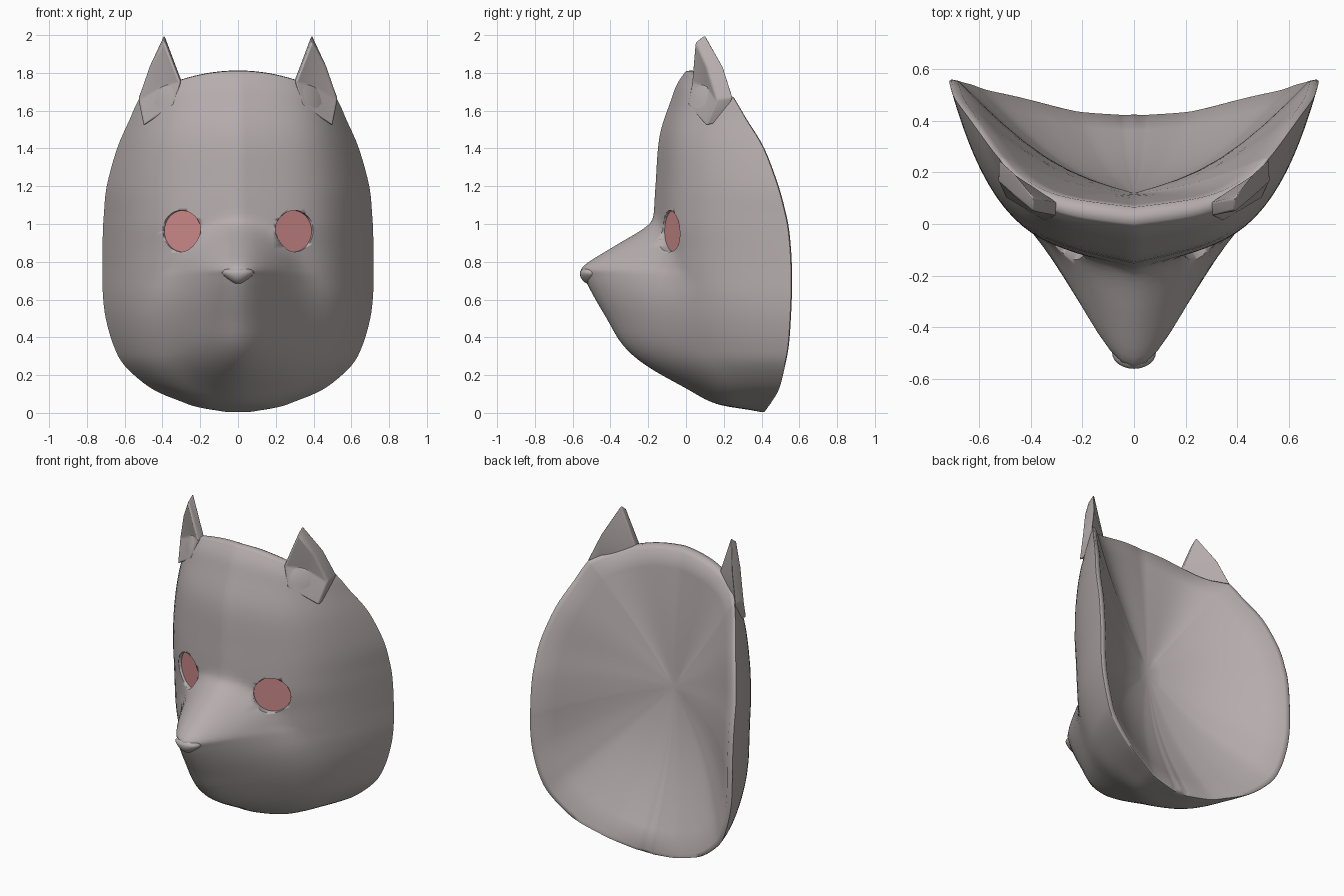
import bpy, bmesh, math
from mathutils import Vector, Matrix

if "Cube" in bpy.data.objects:
    bpy.data.objects.remove(bpy.data.objects["Cube"])


def material(name, rgb):
    m = bpy.data.materials.new(name)
    m.use_nodes = True
    m.diffuse_color = (*rgb, 1)
    m.node_tree.nodes["Principled BSDF"].inputs["Base Color"].default_value = (*rgb, 1)
    return m


GREY = material("warm grey", (0.47, 0.42, 0.42))
PINK = material("dull pink", (0.60, 0.25, 0.25))


def make(name, bm, mat, angle=40):
    bmesh.ops.recalc_face_normals(bm, faces=bm.faces)
    me = bpy.data.meshes.new(name)
    bm.to_mesh(me)
    bm.free()
    me.materials.append(mat)
    ob = bpy.data.objects.new(name, me)
    bpy.context.collection.objects.link(ob)
    bpy.ops.object.select_all(action="DESELECT")
    bpy.context.view_layer.objects.active = ob
    ob.select_set(True)
    bpy.ops.object.shade_smooth_by_angle(angle=math.radians(angle))
    return ob


# Levels of the mask: height, half width, rim y, face y, muzzle y, muzzle slope
LEVELS = [
    (.005, .06, .40, .395, .55, .5), (.03, .21, .425, .27, .26, .6),
    (.06, .30, .45, .20, .13, .7), (.13, .46, .49, .10, 0, .8),
    (.25, .60, .52, 0, -.21, 1.1), (.36, .66, .54, -.06, -.335, 1.3),
    (.5, .70, .55, -.11, -.42, 1.4), (.62, .715, .555, -.14, -.49, 1.6),
    (.72, .717, .555, -.15, -.54, 1.9), (.775, .717, .555, -.155, -.545, 2.1),
    (.87, .717, .55, -.16, -.40, 1.75), (.97, .715, .54, -.17, -.23, 1.5),
    (1.05, .71, .525, -.17, -.10, 1.4), (1.2, .695, .485, -.16, 0, 1.4),
    (1.4, .64, .41, -.14, 0, 1.4), (1.55, .575, .32, -.08, .04, 1.4),
    (1.62, .545, .28, -.045, .08, 1.4), (1.67, .52, .25, 0, .12, 1.4),
]
STEPS, COLS, RINGS = 4, 48, 8


def spline(a, b, c, d, t):
    return b + t / 2 * (c - a + t * (2 * a - 5 * b + 4 * c - d + t * (3 * (b - c) + d - a)))


def levels():
    last = len(LEVELS) - 1
    for i in range(last):
        four = [LEVELS[min(max(i + k, 0), last)] for k in (-1, 0, 1, 2)]
        for s in range(STEPS):
            yield [spline(*v, s / STEPS) for v in zip(*four)]
    yield LEVELS[-1]


def outer_point(level, u):
    z, w, rim, face, muzzle, slope = level
    a, x = abs(u), u * w
    z += .14 * (max(z - 1, 0) / .67) ** 1.5 * (1 - u * u)
    y = face + (rim - face) * (.25 * a + .75 * a ** 4.5)
    # the muzzle fades out before it reaches the rim
    m = muzzle + slope * (math.hypot(x, .12) - .12) + .35 * a ** 8
    blend = max(.09 - abs(y - m), 0) / .09
    return x, min(y, m) - blend ** 2 * .022 * (1 - a ** 4), z


def inner_point(p):
    if p.z > 1.6:
        thick = .065 * (1 - min(abs(p.x) / .52, 1) ** 4)
    else:
        thick = .03 * (1 - min(abs(p.x) / .3, 1))
    return Vector((p.x * .95, p.y + thick, p.z + .02 * (1 - p.z)))


# Mask shell: outer face, rounded rim and a shallow bowl behind
bm = bmesh.new()
us = [math.sin(math.pi * (c / COLS - .5)) for c in range(COLS + 1)]
grid = [[bm.verts.new(outer_point(lv, u)) for u in us] for lv in levels()]
for r0, r1 in zip(grid, grid[1:]):
    for c in range(COLS):
        bm.faces.new((r0[c], r0[c + 1], r1[c + 1], r1[c]))
border = (grid[0] + [r[-1] for r in grid[1:]] + grid[-1][-2::-1]
          + [r[0] for r in grid[-2:0:-1]])
centre = Vector((0, .12, .95))
lips = [inner_point(v.co) for v in border]
mids = [(v.co + p) / 2 for v, p in zip(border, lips)]
loops = [border, [bm.verts.new(m + (m - centre).normalized() * .011) for m in mids]]
for r in range(RINGS):
    t = r / RINGS
    bulge = Vector((0, -.18 * math.sin(math.pi * t), 0))
    loops.append([bm.verts.new(p.lerp(centre, t) + bulge * (p.y - centre.y)) for p in lips])
apex = bm.verts.new(centre)
for i in range(len(border)):
    for a, b in zip(loops, loops[1:]):
        bm.faces.new((a[i - 1], a[i], b[i], b[i - 1]))
    bm.faces.new((loops[-1][i - 1], loops[-1][i], apex))
mask = make("mask_shell", bm, GREY, 65)


def eye_cylinder(name, side, front, back, mat):
    out = Vector((side * .44, -.9, 0)).normalized()
    middle = Vector((side * .29, -.063, .962)) + out * (front + back) / 2
    place = Matrix.Translation(middle) @ out.to_track_quat("Z", "Y").to_matrix().to_4x4()
    b = bmesh.new()
    bmesh.ops.create_cone(b, cap_ends=True, segments=32, radius1=.11, radius2=.11,
                          depth=front - back, matrix=place)
    return make(name, b, mat)


# Eyes: round sockets cut in the shell, each with a thin disc at the bottom
for label, side in (("left", 1), ("right", -1)):
    cutter = eye_cylinder("socket_cutter", side, .2, -.005, GREY)
    cutter.hide_render = True
    bpy.context.view_layer.objects.active = mask
    cut = mask.modifiers.new("socket", "BOOLEAN")
    cut.operation, cut.solver, cut.object = "DIFFERENCE", "EXACT", cutter
    bpy.ops.object.modifier_apply(modifier=cut.name)
    bpy.data.objects.remove(cutter)
    eye_cylinder(label + "_eye", side, .002, -.006, PINK)

# Ears: pointed wedges with a hollow front
for label, side in (("left", 1), ("right", -1)):
    bm = bmesh.new()
    front = [(.39, .05, 1.965), (.305, .03, 1.75), (.34, .01, 1.63),
             (.5, .105, 1.52), (.527, .165, 1.66), (.465, .11, 1.84)]
    back = [(.39, .10, 2.005), (.295, .085, 1.75), (.34, .09, 1.62),
            (.49, .2, 1.54), (.525, .25, 1.67), (.465, .2, 1.83)]
    f, k = ([bm.verts.new((side * x, y, z)) for x, y, z in pts] for pts in (front, back))
    for i in range(len(f)):
        bm.faces.new((f[i - 1], f[i], k[i], k[i - 1]))
    bm.faces.new(k)
    hollow = bm.faces.new(f)
    bmesh.ops.recalc_face_normals(bm, faces=bm.faces)
    bmesh.ops.inset_region(bm, faces=[hollow], thickness=.018)
    bmesh.ops.poke(bm, faces=[hollow], offset=-.04)
    ear = make(label + "_ear", bm, GREY, 75)
    bevel = ear.modifiers.new("soft edges", "BEVEL")
    bevel.width, bevel.segments, bevel.limit_method = .015, 3, "ANGLE"

# Nose: rounded wedge, narrower at the bottom
bm = bmesh.new()
bmesh.ops.create_uvsphere(bm, u_segments=24, v_segments=14, radius=1)
for v in bm.verts:
    x, y, z = v.co
    v.co = (x * (.085 + .04 * min(z, 0)), -.5 + y * .062, .74 + z * (.06 if z < 0 else .035))
make("nose", bm, GREY, 60)
